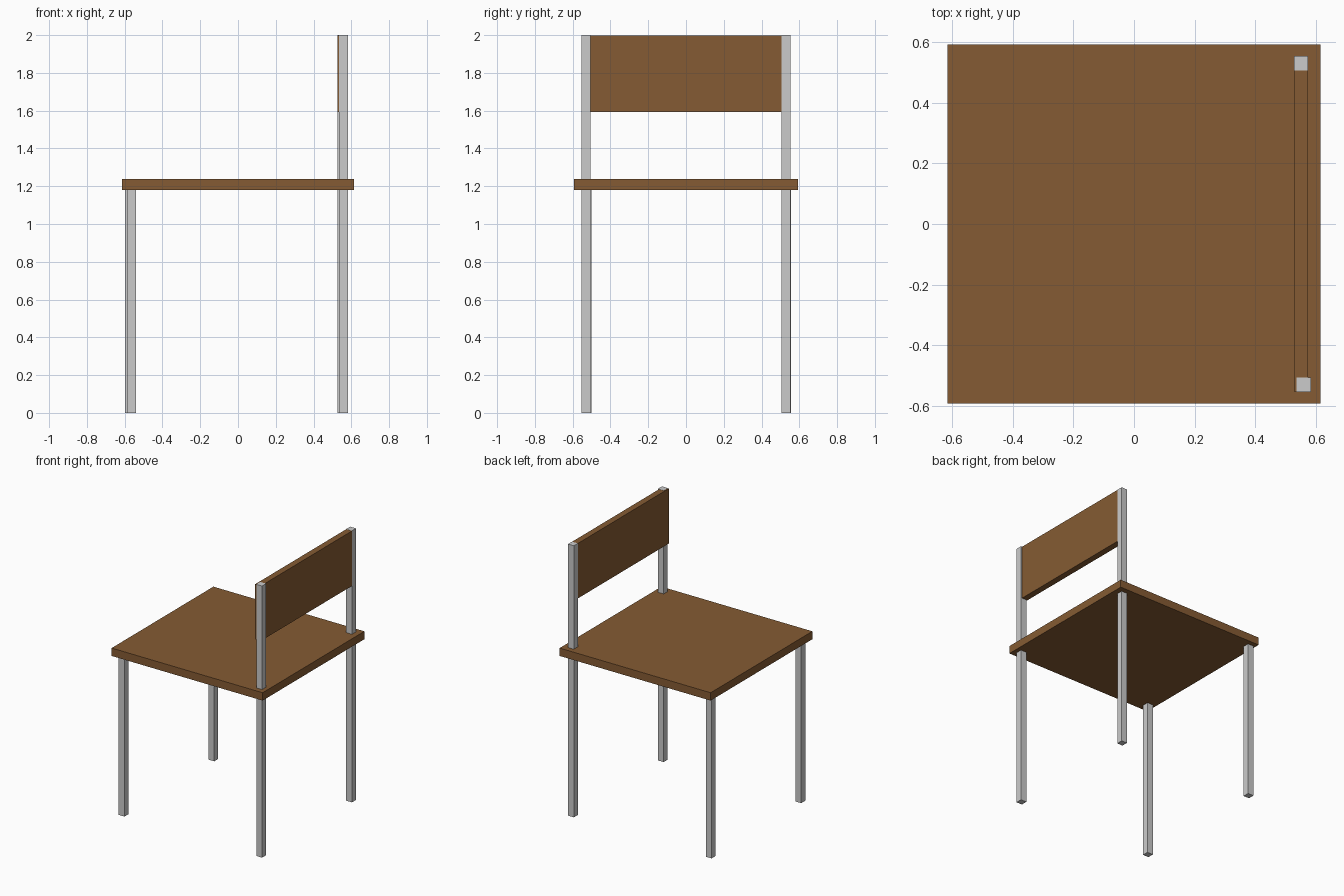
import bpy

if "Cube" in bpy.data.objects:
    bpy.data.objects.remove(bpy.data.objects["Cube"])


def box(name, x, y, z, material=None):
    """Axis-aligned box from (min, max) ranges."""
    bpy.ops.mesh.primitive_cube_add(
        size=1, location=[(r[0] + r[1]) / 2 for r in (x, y, z)])
    obj = bpy.context.object
    obj.name = name
    obj.scale = [r[1] - r[0] for r in (x, y, z)]
    bpy.ops.object.transform_apply(location=False, rotation=False, scale=True)
    if material:
        obj.data.materials.append(material)
    return obj


def leg(name, x, y, top):
    """Square metal post standing on the floor, starting at corner x, y."""
    w = 0.047
    return box(name, (x, x + w), (y, y + w), (0, top))


wood = bpy.data.materials.new("wood")
wood.diffuse_color = (0.235, 0.105, 0.033, 1)
wood.use_nodes = True
wood.node_tree.nodes["Principled BSDF"].inputs["Base Color"].default_value = wood.diffuse_color

# Seat board
box("seat", (-0.615, 0.615), (-0.592, 0.592), (1.18, 1.238), wood)

# Short legs under the open edge, stopping at the seat
leg("front_leg_left", -0.598, 0.51, 1.18)
leg("front_leg_right", -0.588, -0.548, 1.18)

# Tall legs rising through the seat to carry the backrest
leg("back_leg_left", 0.527, 0.506, 2.0)
leg("back_leg_right", 0.536, -0.553, 2.0)

# Backrest board, lapping behind the right post and meeting the left one
box("backrest", (0.527, 0.574), (-0.552, 0.506), (1.594, 1.999), wood)
